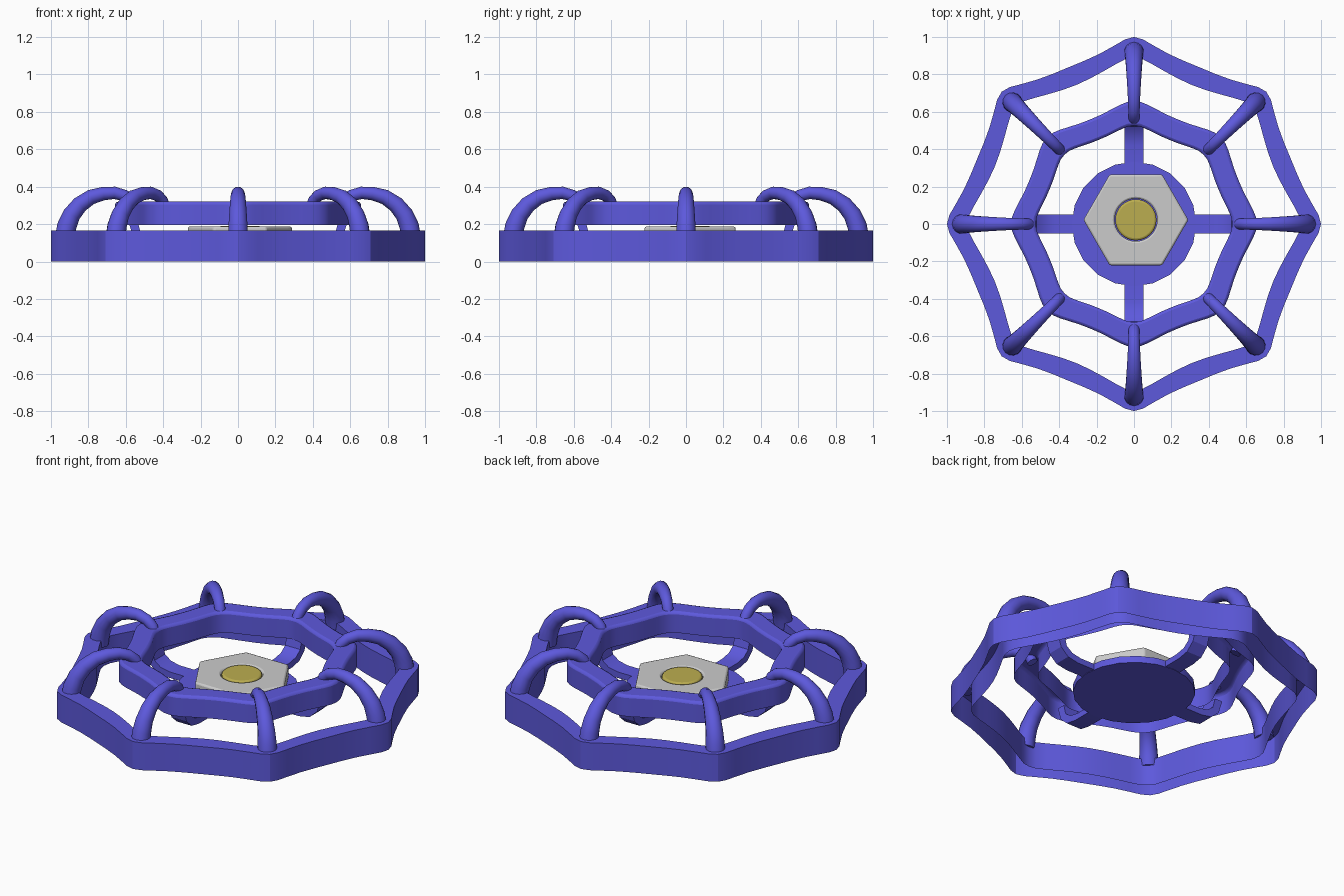
import bpy, bmesh, math
from math import sin, cos, radians, pi

if "Cube" in bpy.data.objects:
    bpy.data.objects.remove(bpy.data.objects["Cube"])


def material(name, rgb):
    m = bpy.data.materials.new(name)
    m.diffuse_color = (*rgb, 1)
    m.use_nodes = True
    m.node_tree.nodes["Principled BSDF"].inputs["Base Color"].default_value = m.diffuse_color
    return m


BLUE = material("blue_paint", (0.11, 0.1, 0.72))
BRASS = material("brass", (0.5, 0.42, 0.08))


def finish(name, bm, mat=None, bevel=0, segments=2, angle=30):
    bmesh.ops.recalc_face_normals(bm, faces=bm.faces)
    me = bpy.data.meshes.new(name)
    bm.to_mesh(me)
    bm.free()
    ob = bpy.data.objects.new(name, me)
    bpy.context.collection.objects.link(ob)
    if mat:
        me.materials.append(mat)
    if bevel:
        b = ob.modifiers.new("bevel", 'BEVEL')
        b.width, b.segments, b.limit_method = bevel, segments, 'ANGLE'
        b.angle_limit = radians(50)
    bpy.ops.object.select_all(action='DESELECT')
    bpy.context.view_layer.objects.active = ob
    ob.select_set(True)
    bpy.ops.object.shade_smooth_by_angle(angle=radians(angle))
    return ob


def skin(bm, loops, ring=False, channel=False):
    """Join equal loops with quads. A ring closes on itself, otherwise the
    ends are capped. A channel leaves the side from last to first point open."""
    vs = [[bm.verts.new(p) for p in loop] for loop in loops]
    n, k = len(vs), len(vs[0])
    for i in range(n if ring else n - 1):
        a, b = vs[i], vs[(i + 1) % n]
        for j in range(k - 1 if channel else k):
            bm.faces.new((a[j], a[(j + 1) % k], b[(j + 1) % k], b[j]))
    if not ring:
        bm.faces.new(vs[0])
        bm.faces.new(vs[-1])


def ring(name, outline, z0, z1, channel=False, **kw):
    """Flat ring from (angle, outer radius, inner radius) stations."""
    bm = bmesh.new()
    loops = []
    for a, ro, ri in outline:
        c, s = cos(a), sin(a)
        loops.append([(ro * c, ro * s, z0), (ro * c, ro * s, z1),
                      (ri * c, ri * s, z1), (ri * c, ri * s, z0)])
    skin(bm, loops, ring=True, channel=channel)
    return finish(name, bm, **kw)


def scalloped(half):
    """Repeat half a scallop, mirrored, eight times around."""
    full = [(-d, o, i) for d, o, i in reversed(half[1:-1])] + half
    return [(radians(45 * k + d), o, i) for k in range(8) for d, o, i in full]


# Wavy octagonal rim and raised inner ring, both hollow underneath
ring("outer_rim", scalloped([(0, 1.0, .89), (2.8, .988, .884), (6.5, .958, .86),
     (11.5, .928, .832), (17, .912, .812), (22.5, .908, .805)]),
     0, .165, channel=True, mat=BLUE)
ring("inner_ring", scalloped([(0, .657, .525), (3.5, .652, .522), (7, .64, .513),
     (12, .622, .5), (17, .61, .491), (22.5, .606, .488)]),
     .195, .32, channel=True, mat=BLUE, bevel=.015)

# Tapered arched bars between the two rings
bar = [(.925, .13, .053), (.915, .19, .052), (.89, .25, .048), (.845, .305, .044),
       (.785, .345, .04), (.72, .363, .036), (.66, .367, .033), (.605, .352, .031),
       (.57, .325, .03), (.555, .29, .029)]
for k in range(8):
    a = k * pi / 4
    bm = bmesh.new()
    loops = []
    for i, (r, z, w) in enumerate(bar):
        p, q = bar[max(i - 1, 0)], bar[min(i + 1, len(bar) - 1)]
        t = math.atan2(q[1] - p[1], q[0] - p[0])
        loop = []
        for j in range(14):
            u, v = w * cos(j * pi / 7), w * sin(j * pi / 7)
            x, h = r - u * sin(t), z + u * cos(t)
            loop.append((x * cos(a) - v * sin(a), x * sin(a) + v * cos(a), h))
        loops.append(loop)
    skin(bm, loops)
    finish(f"arched_bar_{k + 1}", bm, mat=BLUE, angle=50)

# Spokes curving up from the hub into the inner ring
top = [(.28, .108), (.42, .108), (.48, .12), (.52, .15), (.535, .21)]
low = [(.28, .072), (.44, .072), (.51, .085), (.56, .13), (.585, .21)]
for k in range(4):
    c, s = cos(k * pi / 2), sin(k * pi / 2)
    bm = bmesh.new()
    skin(bm, [[(r * c - v * s, r * s + v * c, z) for r, z, v in
               ((*p, -.05), (*p, .05), (*q, .05), (*q, -.05))]
              for p, q in zip(top, low)])
    finish(f"spoke_{k + 1}", bm, mat=BLUE)


def disc(name, radius, z0, z1, sides, **kw):
    bm = bmesh.new()
    skin(bm, [[(radius * cos(2 * pi * j / sides), radius * sin(2 * pi * j / sides), z)
               for j in range(sides)] for z in (z0, z1)])
    return finish(name, bm, **kw)


# Hub plate, hex nut with a bore, and brass stem
disc("hub_plate", .333, .07, .11, 20, mat=BLUE)
apothem = .243
hexagon = []
for j in range(36):
    a = j * pi / 18
    hexagon.append((a, apothem / cos((a % (pi / 3)) - pi / 6), .114))
nut = ring("hex_nut", hexagon, .105, .187, bevel=.01)
stem = disc("brass_stem", .11, .1, .19, 32, mat=BRASS, bevel=.012, segments=3)
for ob in (nut, stem):
    ob.location = (.01, .022, 0)
